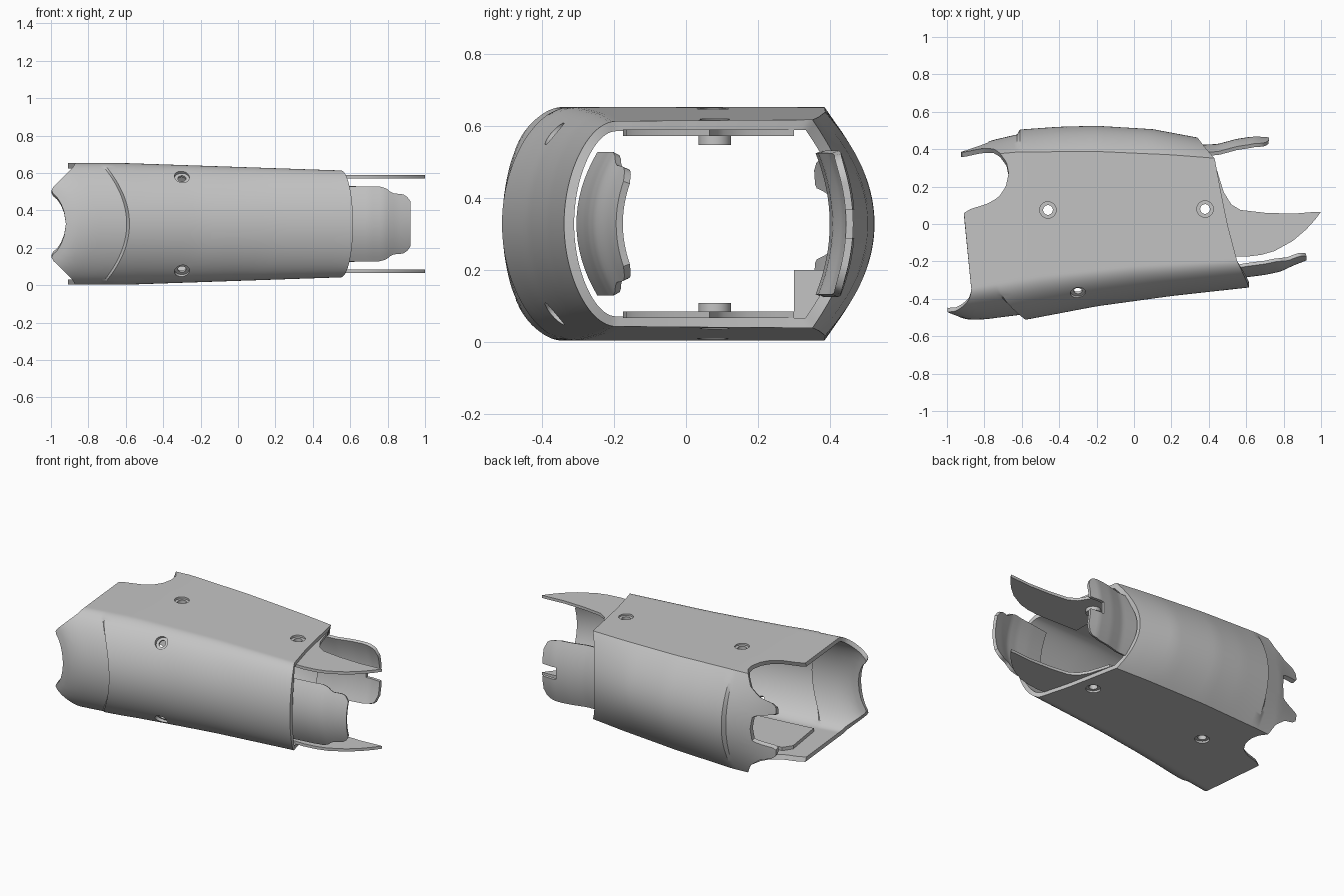
import bpy, bmesh, math
from mathutils import Vector, Matrix

if "Cube" in bpy.data.objects:
    bpy.data.objects.remove(bpy.data.objects["Cube"])

MID = 0.328
WALL = 0.028
grey = bpy.data.materials.new("satin_grey")
grey.use_nodes = True
grey.diffuse_color = (0.55, 0.55, 0.55, 1)
grey.node_tree.nodes["Principled BSDF"].inputs["Base Color"].default_value = (0.55, 0.55, 0.55, 1)


def lerp(table, x):
    for (a, p), (b, q) in zip(table, table[1:]):
        if x <= b:
            return p + (q - p) * max(0, (x - a) / (b - a))
    return table[-1][1]


def finish_mesh(name, bm):
    bm.normal_update()
    bmesh.ops.recalc_face_normals(bm, faces=bm.faces)
    if bm.calc_volume(signed=True) < 0:
        bmesh.ops.reverse_faces(bm, faces=bm.faces)
    mesh = bpy.data.meshes.new(name)
    bm.to_mesh(mesh)
    bm.free()
    mesh.materials.append(grey)
    ob = bpy.data.objects.new(name, mesh)
    bpy.context.collection.objects.link(ob)
    return ob


def skin(name, rows, closed):
    bm = bmesh.new()
    grid = [[bm.verts.new(p) for p in row] for row in rows]
    n = len(rows[0])
    pairs = list(zip(grid, grid[1:]))
    if closed:
        pairs.append((grid[-1], grid[0]))
    for a, b in pairs:
        for i in range(n if closed else n - 1):
            j = (i + 1) % n
            bm.faces.new((a[i], a[j], b[j], b[i]))
    return finish_mesh(name, bm)


def prism(name, pts, lo, hi, place=lambda a, b, c: (a, b, c)):
    bm = bmesh.new()
    low = [bm.verts.new(place(a, b, lo)) for a, b in pts]
    high = [bm.verts.new(place(a, b, hi)) for a, b in pts]
    bm.faces.new(low)
    bm.faces.new(high)
    for i in range(len(pts)):
        j = (i + 1) % len(pts)
        bm.faces.new((low[i], low[j], high[j], high[i]))
    return finish_mesh(name, bm)


def rod(name, centre, radius, length, axis=(0, 0, 1)):
    bm = bmesh.new()
    turn = Vector((0, 0, 1)).rotation_difference(Vector(axis)).to_matrix().to_4x4()
    bmesh.ops.create_cone(bm, cap_ends=True, segments=32, radius1=radius, radius2=radius,
                          depth=length, matrix=Matrix.Translation(centre) @ turn)
    return finish_mesh(name, bm)


def cut(ob, tool):
    mod = ob.modifiers.new("cut", "BOOLEAN")
    mod.operation, mod.solver, mod.object = "DIFFERENCE", "EXACT", tool
    tool.hide_render = True


# Sleeve profiles along its length
FRONT_FLANGE = [(-1, -.465), (-.95, -.495), (-.88, -.512), (-.8, -.51), (-.58, -.482)]
FRONT = [(-.58, -.512), (-.2, -.44), (.2, -.385), (.7, -.33)]
FRONT_CREASE = [(-1.05, -.37), (-.88, -.345), (-.5, -.28), (0, -.225), (.55, -.195)]
BACK_FLANGE = [(-.92, .39), (-.75, .45), (-.62, .48)]
BACK = [(-.61, .505), (-.4, .52), (-.2, .525), (.1, .507), (.34, .462), (.7, .38)]
BACK_CREASE = [(-.9, .36), (-.62, .385), (-.2, .388), (.2, .37), (.43, .352)]
HEIGHT = [(-.6, .325), (.57, .285)]

# End outlines: front scallop, round plan notch, rear horns, slanted far end
SCALLOP = [(0, -.92), (.2, -.93), (.35, -.948), (.45, -.97), (.53, -1), (.6, -.99), (.75, -.94), (.92, -.885), (1, -.87)]
NOTCH = [(-.345, -.87), (.068, -.91), (.085, -.86), (.1, -.77), (.13, -.72), (.18, -.685), (.25, -.67),
         (.31, -.682), (.36, -.715)]
HORN = [(0, -.775), (.24, -.785), (.29, -.82), (.32, -.9), (.37, -.925), (.5, -.92), (.57, -.89), (.63, -.82),
        (.8, -.75), (1, -.715)]
FAR_END = [(-.345, .615), (-.2, .552), (0, .5), (.2, .46), (.36, .43)]

# Lengthwise strands around the section: kind, height fraction, depth fraction, start, step, end
strands = []
for i in range(49):
    t, d = math.cos(math.pi * i / 48), math.sin(math.pi * i / 48)
    strands.append(("front", t, d, lerp(SCALLOP, abs(t)), -.58 - .14 * t * t, lerp(FAR_END, -.195 - .15 * d)))
flat = [("flat", 0, k / 40, lerp(NOTCH, -.34 + .7 * k / 40), -.72 + .11 * k / 40, lerp(FAR_END, -.195 + .55 * k / 40))
        for k in range(1, 40)]
strands += [(kind, -1, f, a, b, c) for kind, _, f, a, b, c in flat]
for i in range(61):
    t = -1 + i / 30
    strands.append(("back", t, 1 - t * t, lerp(HORN, abs(t)), -.61, .43 - .09 * (1 - t * t)))
strands += [(kind, 1, f, a, b, c) for kind, _, f, a, b, c in reversed(flat)]


def sleeve_point(strand, flange, u, inset):
    kind, t, f, start, step, end = strand
    x = start + (step - .015 - start) * u if flange else step + (end - step) * u
    cf, cb = lerp(FRONT_CREASE, x), lerp(BACK_CREASE, x) - inset * .7
    if kind == "front":
        yf = lerp(FRONT_FLANGE if flange else FRONT, x + .14 * t * t) + inset
        y = cf + (yf - cf) * f
    elif kind == "back":
        y = cb + (lerp(BACK_FLANGE if flange else BACK, x) - inset - cb) * f
    else:
        y = cf + (cb - cf) * f
    return (x, y, MID + t * (lerp(HEIGHT, x) - inset))


steps = [(True, k / 9) for k in range(10)] + [(False, k / 24) for k in range(25)]
outer = [[sleeve_point(s, *st, 0) for s in strands] for st in steps]
inner = [[sleeve_point(s, *st, WALL) for s in strands] for st in reversed(steps)]
sleeve = skin("sleeve", outer + inner, True)
solids = [sleeve]

# Side tongues, inner liners and screw bosses, mirrored top and bottom
tongue_plan = [(.3, -.17), (.6, -.175), (.68, -.165), (.75, -.145), (.85, -.09), (.92, -.03), (.97, .025),
               (1, .065), (.97, .065), (.85, .055), (.7, .06), (.57, .075), (.52, .105), (.48, .17),
               (.455, .25), (.44, .3), (.3, .3)]
liner_plan = [(-.74, -.27), (-.78, 0), (-.74, .06), (-.3, .06), (-.3, -.22)]
for side, label in ((1, "top"), (-1, "bottom")):
    def level(z):
        return MID + side * z
    tongue = prism(label + "_tongue", tongue_plan, level(.244), level(.262))
    liner = prism(label + "_liner", liner_plan, level(.275), level(.3))
    boss = rod(label + "_boss", (.38, .08, level(.245)), .045, .05)
    rear_boss = rod(label + "_rear_boss", (-.46, .075, level(.285)), .045, .03)
    solids += [tongue, liner, boss, rear_boss]
    for x, y, parts in ((-.46, .075, (sleeve, liner, rear_boss)), (.38, .08, (sleeve, tongue, boss))):
        hole = rod("hole_cutter", (x, y, level(.28)), .026, .2)
        for ob in parts:
            cut(ob, hole)
        cut(sleeve, rod("sink_cutter", (x, y, level(lerp(HEIGHT, x))), .044, .024))
    way = Vector((0, -.7, side * .7))
    spot = Vector((-.3, -.365, level(.25)))
    cut(sleeve, rod("edge_hole_cutter", spot, .022, .16, way))
    cut(sleeve, rod("edge_sink_cutter", spot + way * .06, .04, .14, way))


# Curved front and back tongues
def curved_tongue(name, path, halves, bulge):
    rows = []
    x0, x1 = path[0][0], path[-1][0]
    for i in range(25):
        x = x0 + (x1 - x0) * i / 24
        half = lerp(halves, x)
        rows.append([(x, lerp(path, x) + bulge * (half * t / 8 / .2) ** 2, MID + half * t / 8)
                     for t in range(-8, 9)])
    ob = skin(name, rows, False)
    mod = ob.modifiers.new("wall", "SOLIDIFY")
    mod.thickness, mod.offset = .02, 0
    solids.append(ob)
    return ob


curved_tongue("front_tongue", [(.48, -.295), (.6, -.275), (.7, -.262), (.78, -.245), (.85, -.212), (.92, -.185)],
              [(.48, .195), (.76, .195), (.79, .185), (.82, .16), (.88, .155), (.91, .135), (.92, .115)], .06)
back = curved_tongue("back_tongue", [(.3, .41), (.45, .418), (.55, .445), (.65, .46), (.72, .455)],
                     [(.3, .2), (.62, .2), (.68, .19), (.705, .17), (.72, .13)], -.04)
cut(back, prism("notch_cutter", [(.62, MID - .04), (.8, MID - .04), (.8, MID + .04), (.62, MID + .04)],
                .3, .6, lambda a, b, c: (a, c, b)))

# Inner corner block
solids.append(prism("inner_block", [(-.56, .3), (-.44, .3), (-.44, .4), (-.56, .4)], .03, .2))

# Bake modifiers and smooth the curved surfaces
for ob in solids:
    bpy.ops.object.select_all(action="DESELECT")
    bpy.context.view_layer.objects.active = ob
    ob.select_set(True)
    for mod in list(ob.modifiers):
        before = ob.data.copy()
        bpy.ops.object.modifier_apply(modifier=mod.name)
        if len(ob.data.polygons) < .6 * len(before.polygons):
            ob.data = before
    bpy.ops.object.shade_smooth_by_angle(angle=math.radians(30))

for ob in list(bpy.data.objects):
    if ob.name.split(".")[0].endswith("_cutter"):
        bpy.data.objects.remove(ob)
